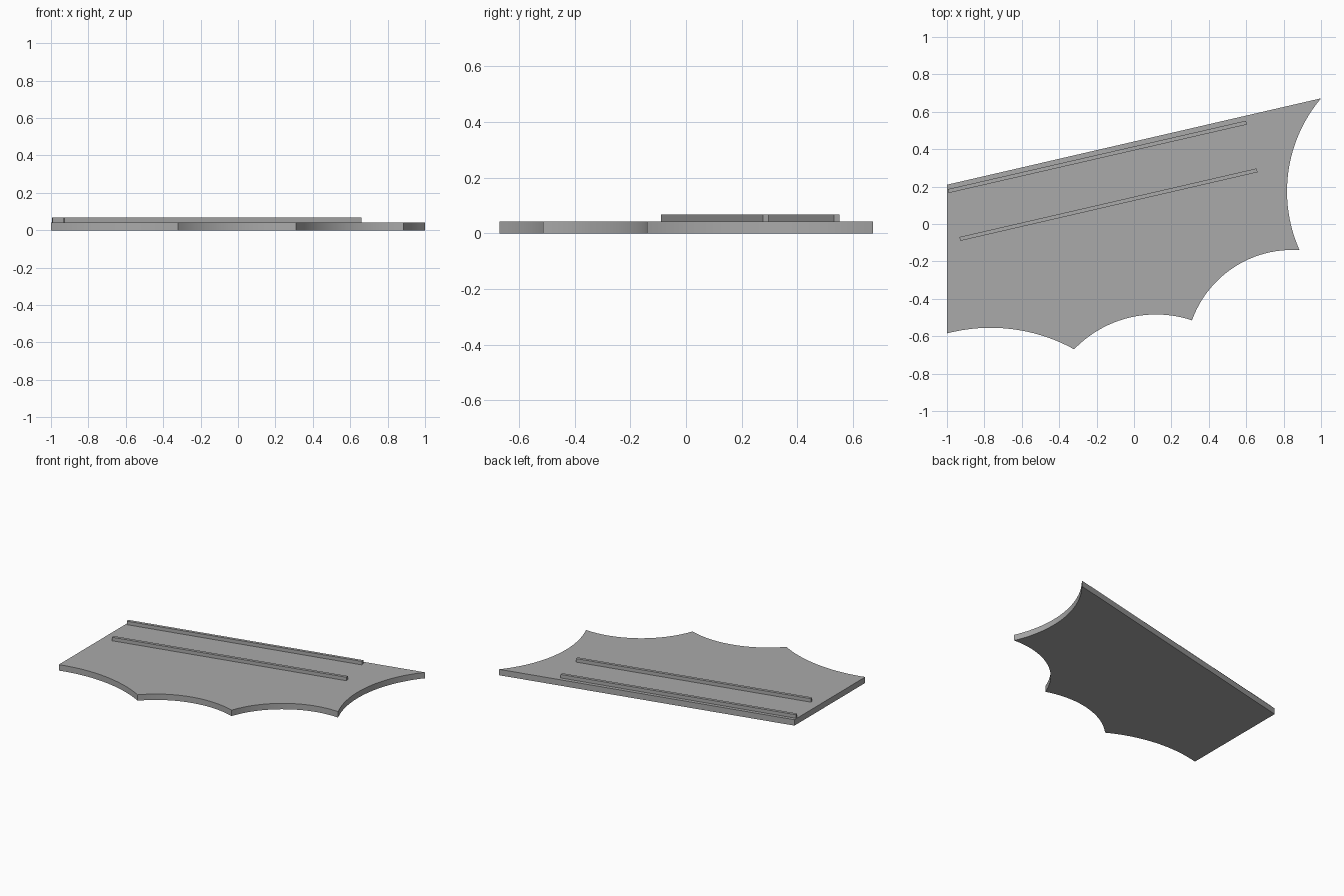
import bpy, bmesh, math
from mathutils import Vector

cube = bpy.data.objects.get("Cube")
if cube:
    bpy.data.objects.remove(cube, do_unlink=True)

grey = bpy.data.materials.new("plain grey")
grey.use_nodes = True
colour = (0.4, 0.4, 0.4, 1)
grey.diffuse_color = colour
grey.node_tree.nodes["Principled BSDF"].inputs["Base Color"].default_value = colour

THICK = 0.042
BAR_TOP = 0.067


def arc(a, b, sag, steps=24):
    """Points of a circular arc from a up to (not including) b, bulging to the left."""
    a, b = Vector(a), Vector(b)
    chord = b - a
    half = 2 * math.atan(2 * sag / chord.length)
    radius = chord.length / 2 / math.sin(half)
    left = Vector((-chord.y, chord.x)).normalized()
    centre = (a + b) / 2 - left * (radius - sag)
    along = chord.normalized()
    angles = [half * (2 * i / steps - 1) for i in range(steps)]
    return [centre + radius * (along * math.sin(t) + left * math.cos(t)) for t in angles]


def slab(name, outline, bottom, top):
    """Extrude a flat outline between two heights."""
    bm = bmesh.new()
    face = bm.faces.new([bm.verts.new((p[0], p[1], bottom)) for p in outline])
    new = bmesh.ops.extrude_face_region(bm, geom=[face])["geom"]
    bmesh.ops.translate(bm, vec=(0, 0, top - bottom),
                        verts=[v for v in new if isinstance(v, bmesh.types.BMVert)])
    bmesh.ops.recalc_face_normals(bm, faces=bm.faces)
    mesh = bpy.data.meshes.new(name)
    bm.to_mesh(mesh)
    bm.free()
    mesh.materials.append(grey)
    obj = bpy.data.objects.new(name, mesh)
    bpy.context.collection.objects.link(obj)
    return obj


# Wing panel with a scalloped edge
tips = [(-1, -0.585), (-0.32, -0.67), (0.31, -0.515), (0.885, -0.14), (1, 0.672)]
sags = [0.066, 0.094, 0.115, 0.118]
outline = [p for a, b, s in zip(tips, tips[1:], sags) for p in arc(a, b, s)]
outline += [tips[-1], (-1, 0.21)]
panel = slab("wing_panel", outline, 0, THICK)
bpy.ops.object.select_all(action='DESELECT')
panel.select_set(True)
bpy.context.view_layer.objects.active = panel
bpy.ops.object.shade_smooth_by_angle(angle=math.radians(30))


# Raised ribs parallel to the straight leading edge
def rib(name, start, end, width=0.021):
    a, b = Vector(start), Vector(end)
    side = Vector((a.y - b.y, b.x - a.x)).normalized() * width / 2
    slab(name, [a - side, b - side, b + side, a + side], THICK, BAR_TOP)


rib("back_rib", (-0.993, 0.176), (0.601, 0.542))
rib("front_rib", (-0.931, -0.08), (0.658, 0.287))
